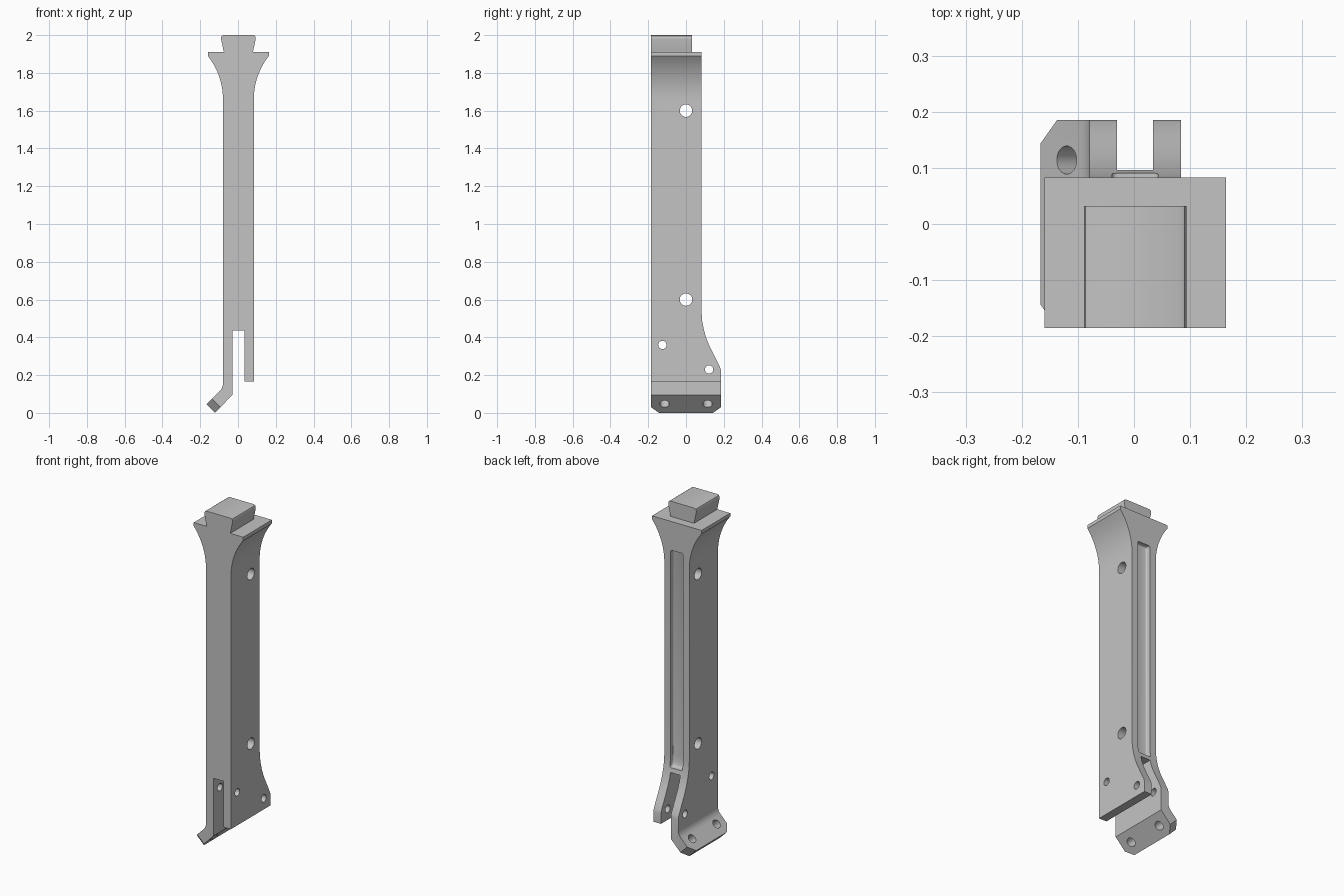
import bpy, bmesh, math
from mathutils import Vector, Matrix

if "Cube" in bpy.data.objects:
    bpy.data.objects.remove(bpy.data.objects["Cube"])

CX = 0.002          # centre line of the post
FRONT, BACK = -0.185, 0.185

grey = bpy.data.materials.new("plain grey")
grey.diffuse_color = (0.55, 0.55, 0.55, 1)
grey.use_nodes = True
grey.node_tree.nodes["Principled BSDF"].inputs["Base Color"].default_value = grey.diffuse_color


def prism(name, pts, origin, u, v, depth):
    """Extrude the 2D outline pts (in axes u, v from origin) along the depth vector."""
    origin, u, v, depth = map(Vector, (origin, u, v, depth))
    bm = bmesh.new()
    face = bm.faces.new([bm.verts.new(origin + u * a + v * b) for a, b in pts])
    ext = bmesh.ops.extrude_face_region(bm, geom=[face])
    bmesh.ops.translate(bm, vec=depth, verts=[g for g in ext["geom"] if isinstance(g, bmesh.types.BMVert)])
    bmesh.ops.recalc_face_normals(bm, faces=bm.faces)
    mesh = bpy.data.meshes.new(name)
    bm.to_mesh(mesh)
    bm.free()
    mesh.materials.append(grey)
    obj = bpy.data.objects.new(name, mesh)
    bpy.context.collection.objects.link(obj)
    return obj


def apply(obj, mod):
    bpy.context.view_layer.objects.active = obj
    bpy.ops.object.modifier_apply(modifier=mod.name)


def cut(obj, cutter):
    mod = obj.modifiers.new("cut", 'BOOLEAN')
    mod.operation, mod.solver, mod.object = 'DIFFERENCE', 'EXACT', cutter
    apply(obj, mod)
    bpy.data.objects.remove(cutter)


def circle(r, n=32):
    return [(r * math.cos(2 * math.pi * i / n), r * math.sin(2 * math.pi * i / n)) for i in range(n)]


X, Y, Z = (1, 0, 0), (0, 1, 0), (0, 0, 1)

# Post outline: flared head, forked bottom, left leg bent into a foot
R, half, z0 = 0.37, 0.0815, 1.66
a_max = math.asin(0.23 / R)
flare = [(half + R * (1 - math.cos(a_max * i / 14)), z0 + R * math.sin(a_max * i / 14)) for i in range(15)]
flare.append((flare[-1][0], 1.91))
outline = [(CX + x, z) for x, z in flare]
outline += [(CX - x, z) for x, z in reversed(flare)]
outline += [(-0.0795, 0.152), (-0.081, 0.143), (-0.085, 0.132), (-0.092, 0.12),
            (-0.167, 0.045), (-0.122, 0.0), (-0.03, 0.095), (-0.03, 0.435),
            (0.034, 0.435), (0.034, 0.165), (CX + half, 0.165)]
post = prism("post", outline, (0, FRONT, 0), X, Z, (0, BACK - FRONT, 0))

# Back contour: slim above, sweeping out to the wide fork
sweep = [(0.185, 0.225), (0.181, 0.24), (0.16, 0.283), (0.14, 0.322), (0.12, 0.363), (0.104, 0.405),
         (0.093, 0.447), (0.086, 0.485), (0.083, 0.525)]
cut(post, prism("back_cutter", [(0.3, 0.225)] + sweep + [(0.083, 2.1), (0.3, 2.1)],
                (-0.5, 0, 0), Y, Z, X))

# Shallow groove down the back
groove = prism("groove_cutter", [(0.3, 0.46), (0.065, 0.46), (0.058, 0.485), (0.055, 0.525),
                                 (0.055, 1.74), (0.3, 1.74)],
               (CX - 0.041, 0, 0), Y, Z, (0.082, 0, 0))
bevel = groove.modifiers.new("fillet", 'BEVEL')
bevel.width, bevel.segments, bevel.limit_method = 0.009, 3, 'ANGLE'
bevel.angle_limit = math.radians(40)
apply(groove, bevel)
cut(post, groove)

# Cross holes through both sides
for y, z, r in [(0, 1.6, 0.033), (0, 0.6, 0.033), (-0.125, 0.36, 0.022), (0.122, 0.23, 0.022)]:
    cut(post, prism("hole_cutter", circle(r), (-0.5, y, z), Y, Z, X))

# Foot: two holes and chamfered corners, square to the sloping plate
down = Vector((-1, 0, -1)).normalized()
normal = Vector((-1, 0, 1)).normalized()
tip = Vector((-0.1445, 0, 0.0225))
for s in (-1, 1):
    hole_at = Vector((-0.099, 0.114 * s, 0.071)) - normal * 0.06
    cut(post, prism("foot_hole_cutter", circle(0.025), hole_at, down, Y, normal * 0.12))
    corner = tip + Vector((0, BACK * s, 0)) - normal * 0.06
    cut(post, prism("chamfer_cutter", [(-0.062, 0.02 * s), (0.02, 0.02 * s), (0.02, -0.062 * s)],
                    corner, down, Y, normal * 0.12))

# Dovetail tenon on top, with rounded upper edges
side = [(0.077, 1.91), (0.0915, 1.978), (0.0915, 1.988), (0.088, 1.996), (0.08, 2.0)]
tenon = prism("tenon", [(CX + x, z) for x, z in side] + [(CX - x, z) for x, z in reversed(side)],
              (0, FRONT, 0), X, Z, (0, 0.217, 0))

for obj in (post, tenon):
    bpy.ops.object.select_all(action='DESELECT')
    obj.select_set(True)
    bpy.context.view_layer.objects.active = obj
    bpy.ops.object.shade_smooth_by_angle(angle=math.radians(30))
